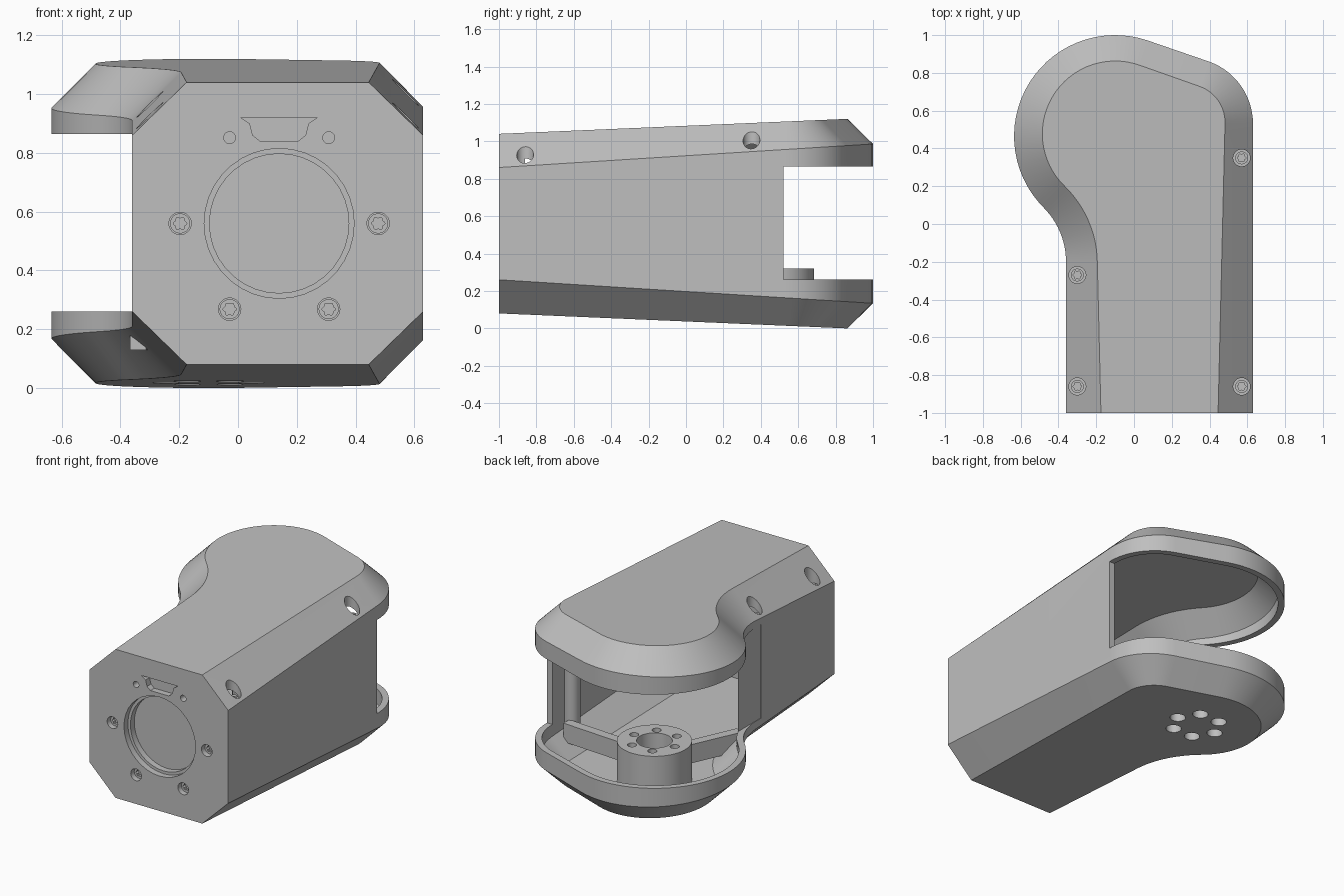
import bpy, bmesh, math
from mathutils import Vector

if "Cube" in bpy.data.objects:
    bpy.data.objects.remove(bpy.data.objects["Cube"])

grey = bpy.data.materials.new("plain grey")
grey.use_nodes = True
colour = (0.52, 0.52, 0.52, 1)
grey.diffuse_color = colour
grey.node_tree.nodes["Principled BSDF"].inputs["Base Color"].default_value = colour

MID = 0.56            # height of the symmetry plane
JOINT = (-0.1, 0.465)  # axis of the round end


def finish(name, bm):
    bmesh.ops.recalc_face_normals(bm, faces=bm.faces)
    mesh = bpy.data.meshes.new(name)
    bm.to_mesh(mesh)
    bm.free()
    mesh.materials.append(grey)
    obj = bpy.data.objects.new(name, mesh)
    bpy.context.collection.objects.link(obj)
    return obj


def skin(name, rings):
    """Closed solid through a stack of equal-length point rings."""
    bm = bmesh.new()
    loops = [[bm.verts.new(p) for p in ring] for ring in rings]
    n = len(loops[0])
    for a, b in zip(loops, loops[1:]):
        for i in range(n):
            j = (i + 1) % n
            bm.faces.new((a[i], a[j], b[j], b[i]))
    bm.faces.new(loops[0][::-1])
    bm.faces.new(loops[-1])
    return finish(name, bm)


def turned(name, profile, loc, front=False, sides=36):
    """Round part from (radius, height, star depth) steps; front turns it to face -y."""
    rings = []
    for r, z, star in profile:
        ring = []
        for k in range(sides):
            a = math.tau * k / sides
            s = r * (1 + star * math.cos(6 * a))
            x, y = s * math.cos(a), s * math.sin(a)
            p = (x, -z, y) if front else (x, y, z)
            ring.append(Vector(p) + Vector(loc))
        rings.append(ring)
    return skin(name, rings)


def peg(r, lo, hi, loc, front=False, name="cutter"):
    return turned(name, [(r, lo, 0), (r, hi, 0)], loc, front)


def boolean(obj, tool, keep=False):
    mod = obj.modifiers.new("cut", 'BOOLEAN')
    mod.operation = 'DIFFERENCE'
    mod.solver = 'EXACT'
    mod.object = tool
    with bpy.context.temp_override(object=obj, active_object=obj):
        bpy.ops.object.modifier_apply(modifier=mod.name)
    if not keep:
        bpy.data.objects.remove(tool)


def arc(centre, r, a0, a1, steps, flip=1):
    out = []
    for k in range(steps + 1):
        a = math.radians(a0 + (a1 - a0) * k / steps)
        n = Vector((math.cos(a), math.sin(a)))
        out.append((Vector(centre) + n * r, n * flip))
    return out


def outline(y0):
    """Plan outline as (point, outward normal) pairs."""
    pts = [(Vector((0.63, y0)), Vector((1, 0)))]
    pts += arc((0.28, 0.53), 0.35, 0, 71, 14)
    pts += arc(JOINT, 0.535, 71, 225, 30)
    pts += arc((-0.766, -0.2), 0.406, 45, 0, 12, -1)[1:]
    pts.append((Vector((-0.36, y0)), Vector((-1, 0))))
    return pts


def wall_top(y):
    return 0.86 + 0.063 * (y + 1)


def roof(y):
    return 1.04 + 0.043 * (y + 1)


def hull(name, y0, wall=0.0, pad=0.0):
    """Tapered solid with sloped rims above and below, optionally shrunk."""
    side, cap = [], []
    for p, n in outline(y0):
        q = p - n * wall
        side.append((q.x, q.y, wall_top(p.y) - pad * 0.4))
        inset = 0.185 - 0.024 * (p.y + 1) + wall * 0.5
        q = p - n * inset
        cap.append((q.x, q.y, roof(q.y) - pad))

    def mirror(ring):
        return [(x, y, 2 * MID - z) for x, y, z in ring]
    return skin(name, [mirror(cap), mirror(side), side, cap])


# Hollow housing
housing = hull("housing", -1)
boolean(housing, hull("cutter", -0.86, 0.04, 0.05))

# Open slot between the upper and lower jaws
slot = [(0.8, 0.52), (0.3, 0.52), (-0.2, 0), (-0.357, 0), (-0.357, -0.25),
        (-0.8, -0.25), (-0.8, 1.2), (0.8, 1.2)]
boolean(housing, skin("cutter", [[(x, y, z) for x, y in slot] for z in (0.26, 0.865)]))

# Round recess in the front plate
cx = 0.14
boolean(housing, peg(0.255, -0.04, 0.1, (cx, -1, MID), True))
boolean(housing, peg(0.237, -0.08, 0.1, (cx, -1, MID), True))

# Notched pocket above the recess
half = [(0.13, 0.92), (0.1, 0.9), (0.09, 0.86), (0.065, 0.84)]
notch = [(cx + x, z) for x, z in half] + [(cx - x, z) for x, z in half[::-1]]
boolean(housing, skin("cutter", [[(x, y, z) for x, z in notch] for y in (-1.1, -0.96)]))

# Ring of front fasteners and two pin holes
screw = [(0.034, 0, 0), (0.034, 0.03, 0), (0.02, 0.03, 0.15), (0.02, 0.008, 0.15)]
for k in range(6):
    a = math.radians(60 * k)
    x, z = cx + 0.337 * math.cos(a), MID + 0.337 * math.sin(a)
    pin = k in (1, 2)
    boolean(housing, peg(0.02 if pin else 0.038, -0.06, 0.1, (x, -1, z), True))
    if not pin:
        turned("front_screw", screw, (x, -0.94, z), True)

# Screw posts under the sloped upper rim
for x, y in ((0.57, 0.35), (0.57, -0.86), (-0.3, -0.27), (-0.3, -0.86)):
    top = wall_top(y) - 0.03
    boolean(housing, peg(0.045, top, 1.3, (x, y, 0)))
    peg(0.05, 2 * MID - top, top, (x, y, 0), name="screw_post")
    turned("top_screw", screw, (x, y, top))

# Joint boss with centre bore and six bolt holes, counterbored from below
boss = turned("joint_boss", [(0.22, 0.03, 0), (0.22, 0.32, 0), (0.105, 0.32, 0), (0.105, 0.1, 0)],
              (*JOINT, 0), sides=48)
for k in range(6):
    a = math.radians(60 * k)
    at = (JOINT[0] + 0.145 * math.cos(a), JOINT[1] + 0.145 * math.sin(a), 0)
    sink = peg(0.047, -0.1, 0.09, at)
    boolean(housing, sink, keep=True)
    boolean(boss, sink)
    boolean(boss, peg(0.027, 0.07, 0.4, at))

# Webs tying the boss to the lower jaw
for end in ((0.56, 0.42), (-0.34, -0.06)):
    a, b = Vector(JOINT), Vector(end)
    d = (b - a).normalized()
    s = Vector((-d.y, d.x)) * 0.03
    a = a + d * 0.2
    corners = (a + s, b + s, b - s, a - s)
    skin("boss_web", [[(p.x, p.y, z) for p in corners] for z in (0.13, 0.25)])

# Smooth curves, keep hard edges
bpy.ops.object.select_all(action='DESELECT')
for obj in bpy.context.collection.objects:
    if obj.type == 'MESH' and obj.data.materials and obj.data.materials[0] == grey:
        obj.select_set(True)
bpy.context.view_layer.objects.active = housing
bpy.ops.object.shade_smooth_by_angle(angle=math.radians(30))
